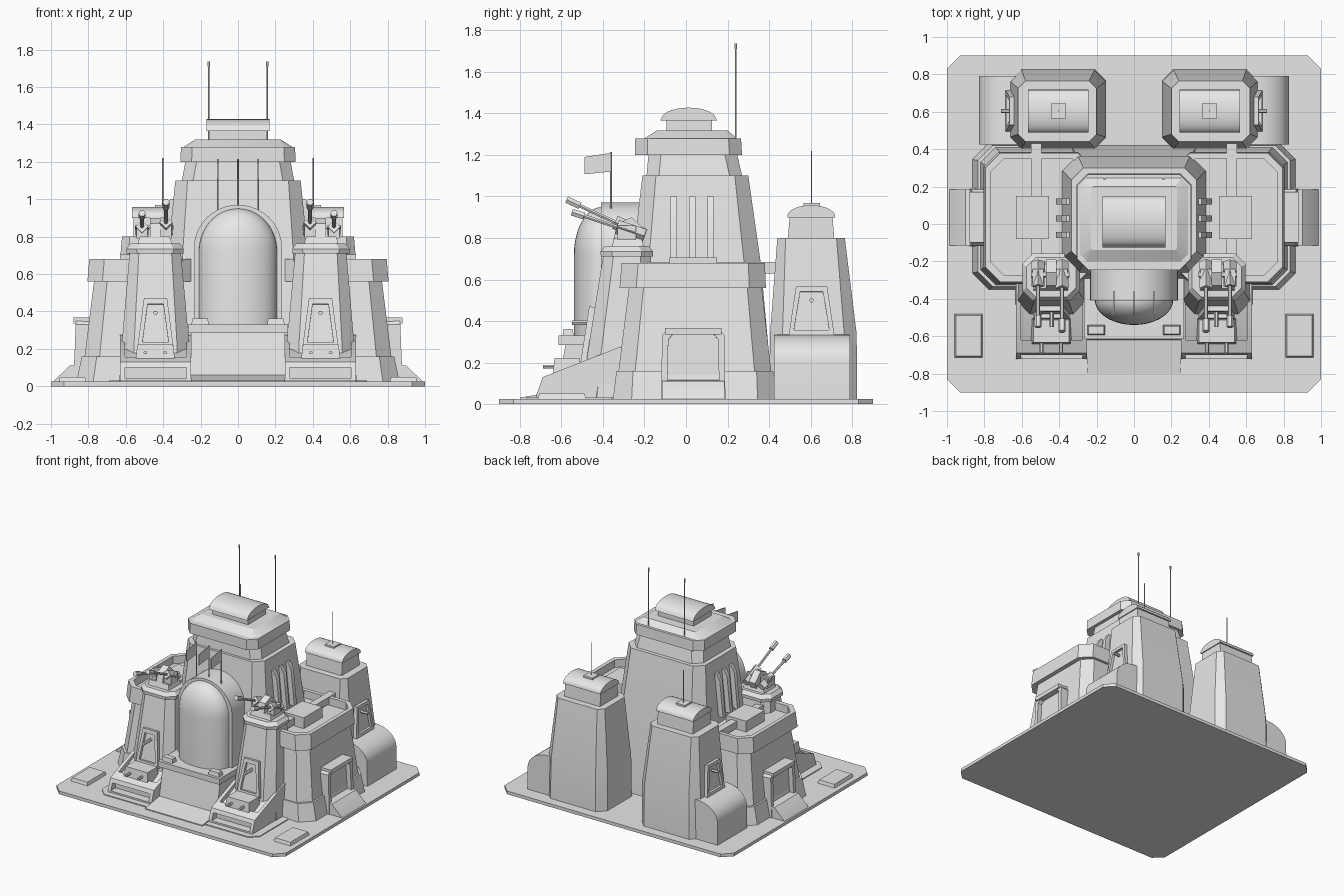
import bpy, bmesh, math
from mathutils import Vector

mat = bpy.data.materials.new("light grey")
mat.diffuse_color = (0.8, 0.8, 0.8, 1)


def loft(name, rings, mirror=False):
    """Closed solid through rings of equal point count, capped at both ends."""
    bm = bmesh.new()
    vs = [[bm.verts.new(p) for p in r] for r in rings]
    n = len(rings[0])
    for a, b in zip(vs, vs[1:]):
        for i in range(n):
            j = (i + 1) % n
            bm.faces.new((a[i], a[j], b[j], b[i]))
    bm.faces.new(vs[0])
    bm.faces.new(vs[-1])
    bmesh.ops.recalc_face_normals(bm, faces=bm.faces)
    me = bpy.data.meshes.new(name)
    bm.to_mesh(me)
    bm.free()
    me.materials.append(mat)
    me.shade_smooth()
    me.set_sharp_from_angle(angle=math.radians(25))
    ob = bpy.data.objects.new(name, me)
    bpy.context.collection.objects.link(ob)
    if mirror:
        ob.modifiers.new("mirror", 'MIRROR').use_axis[0] = True
    return ob


def octo(z, x0, x1, y0, y1, c):
    """Rectangle ring with chamfered corners."""
    return [(x0 + c, y0, z), (x1 - c, y0, z), (x1, y0 + c, z), (x1, y1 - c, z),
            (x1 - c, y1, z), (x0 + c, y1, z), (x0, y1 - c, z), (x0, y0 + c, z)]


def tower(name, levels, mirror=False):
    return loft(name, [octo(*lv) for lv in levels], mirror)


def box(name, x0, x1, y0, y1, z0, z1, mirror=False, inset=0.0):
    def ring(z, d):
        return [(x0 + d, y0 + d, z), (x1 - d, y0 + d, z), (x1 - d, y1 - d, z), (x0 + d, y1 - d, z)]
    return loft(name, [ring(z0, 0), ring(z1, inset)], mirror)


def prism(name, profile, axis, t0, t1, mirror=False):
    """Profile (a, z) pushed along x or y."""
    def ring(t):
        return [(t, a, z) if axis == 'x' else (a, t, z) for a, z in profile]
    return loft(name, [ring(t0), ring(t1)], mirror)


def rod(name, p, q, r, mirror=False, n=6):
    p, q = Vector(p), Vector(q)
    rot = (q - p).to_track_quat('Z', 'Y')
    circ = [rot @ Vector((r * math.cos(k * math.tau / n), r * math.sin(k * math.tau / n), 0)) for k in range(n)]
    return loft(name, [[p + c for c in circ], [q + c for c in circ]], mirror)


def frame(name, origin, u, v, outer, inner, depth, mirror=False):
    """Raised surround with a recessed panel, on the plane spanned by u and v."""
    o, u, v = Vector(origin), Vector(u).normalized(), Vector(v).normalized()
    n = u.cross(v)

    def ring(pts, d):
        return [o + u * a + v * b + n * d for a, b in pts]
    return loft(name, [ring(outer, -0.06), ring(outer, depth), ring(inner, depth), ring(inner, 0.004)], mirror)


def arc(cx, cz, rx, rz, a0, a1, n):
    return [(cx + rx * math.cos(math.radians(a0 + (a1 - a0) * k / n)),
             cz + rz * math.sin(math.radians(a0 + (a1 - a0) * k / n))) for k in range(n + 1)]


# Ground plate, thin apron and corner pads
tower("ground_plate", [(0, -1, 1, -0.9, 0.9, 0.07), (0.025, -1, 1, -0.9, 0.9, 0.07)])
tower("apron", [(0.01, -0.69, 0.69, -0.77, -0.3, 0.06), (0.032, -0.69, 0.69, -0.77, -0.3, 0.06)])
box("corner_pad", 0.81, 0.96, -0.715, -0.48, 0.02, 0.05, True, 0.008)

# Main tower, collar and sloped roof
tower("main_tower", [(0.02, -0.44, 0.44, -0.32, 0.42, 0.1), (0.68, -0.378, 0.378, -0.26, 0.36, 0.08),
                     (1.1, -0.335, 0.335, -0.21, 0.3, 0.065), (1.1, -0.3, 0.3, -0.19, 0.27, 0.06),
                     (1.21, -0.28, 0.28, -0.18, 0.245, 0.06)])
tower("tower_collar", [(1.2, -0.308, 0.308, -0.245, 0.27, 0.06), (1.28, -0.305, 0.305, -0.245, 0.265, 0.06),
                       (1.28, -0.29, 0.29, -0.2, 0.245, 0.04), (1.318, -0.23, 0.23, -0.14, 0.2, 0.01)])
prism("roof_cabin", [(-0.095, 1.3), (0.125, 1.3), (0.125, 1.38), (-0.095, 1.38)], 'x', -0.155, 0.155)
prism("cabin_arched_roof", [(-0.125, 1.365), (0.15, 1.365)] + arc(0.0125, 1.375, 0.13, 0.053, 10, 170, 12),
      'x', -0.168, 0.168)
rod("tall_antenna", (0.157, 0.24, 1.25), (0.157, 0.24, 1.735), 0.004, True)
rod("antenna_tip", (0.157, 0.24, 1.71), (0.157, 0.24, 1.737), 0.007, True)

# Vertical side fins
for y in (-0.06, 0.03, 0.12):
    prism("side_fin", [(0.3, 0.67), (0.418, 0.67), (0.39, 0.95), (0.362, 1.0), (0.3, 1.0)],
          'y', y - 0.016, y + 0.016, True)

# Side blocks with parapet
tower("side_block", [(0.02, 0.25, 0.865, -0.352, 0.435, 0.09), (0.16, 0.25, 0.835, -0.335, 0.42, 0.08),
                     (0.16, 0.25, 0.82, -0.325, 0.41, 0.08), (0.56, 0.25, 0.77, -0.275, 0.365, 0.07),
                     (0.56, 0.22, 0.805, -0.32, 0.385, 0.08), (0.68, 0.22, 0.795, -0.31, 0.38, 0.08),
                     (0.68, 0.26, 0.765, -0.275, 0.35, 0.07), (0.62, 0.26, 0.765, -0.275, 0.35, 0.07)], True)
box("roof_box", 0.455, 0.63, -0.08, 0.15, 0.6, 0.705, True)
box("roof_conduit", 0.495, 0.55, -0.22, 0.46, 0.63, 0.685, True)

# Side doors with ramps
frame("side_door", (0.84, 0.035, 0.02), (0, 1, 0), (-0.04, 0, 1),
      [(-0.155, 0), (0.155, 0), (0.15, 0.31), (0.12, 0.345), (-0.12, 0.345), (-0.15, 0.31)],
      [(-0.125, 0.02), (0.125, 0.02), (0.12, 0.29), (0.1, 0.315), (-0.1, 0.315), (-0.12, 0.29)], 0.04, True)
box("door_lintel", 0.76, 0.88, -0.1, 0.17, 0.335, 0.367, True)
prism("door_ramp", [(0.8, 0.01), (0.995, 0.01), (0.985, 0.028), (0.9, 0.11), (0.8, 0.12)],
      'y', -0.115, 0.185, True)

# Front towers
tower("front_tower", [(0.02, 0.25, 0.635, -0.5, -0.1, 0.07), (0.24, 0.262, 0.62, -0.475, -0.12, 0.065),
                      (0.71, 0.305, 0.58, -0.4, -0.17, 0.05), (0.71, 0.292, 0.595, -0.41, -0.16, 0.055),
                      (0.735, 0.29, 0.597, -0.412, -0.158, 0.055), (0.762, 0.31, 0.575, -0.39, -0.18, 0.05)], True)
frame("front_hatch", (0.441, -0.483, 0.2), (1, 0, 0), (0, 0.155, 1),
      [(-0.097, 0), (0.097, 0), (0.062, 0.27), (-0.062, 0.27)],
      [(-0.07, 0.03), (0.07, 0.03), (0.042, 0.24), (-0.042, 0.24)], 0.025, True)
rod("hatch_lamp", (0.441, -0.44, 0.392), (0.441, -0.55, 0.392), 0.012, True)

# Front bunkers: sunken slope between raised cheeks, with a slot
prism("bunker_slope", [(-0.66, 0.02), (-0.66, 0.1), (-0.32, 0.25), (-0.2, 0.25), (-0.2, 0.02)],
      'x', 0.26, 0.625, True)
for x in (0.25, 0.605):
    prism("bunker_cheek", [(-0.725, 0.02), (-0.72, 0.045), (-0.69, 0.13), (-0.32, 0.275), (-0.2, 0.275), (-0.2, 0.02)],
          'x', x, x + 0.025, True)
prism("bunker_header", [(-0.7, 0.1), (-0.69, 0.13), (-0.62, 0.157), (-0.62, 0.1)], 'x', 0.26, 0.62, True)
box("bunker_sill", 0.26, 0.62, -0.722, -0.65, 0.02, 0.045, True)
box("bunker_turret", 0.335, 0.55, -0.645, -0.5, 0.12, 0.222, True, 0.012)
for x in (0.39, 0.495):
    rod("turret_knob", (x, -0.6, 0.18), (x, -0.69, 0.18), 0.01, True)

# Twin guns on the front towers
box("gun_base", 0.35, 0.54, -0.36, -0.2, 0.75, 0.8, True, 0.015)
prism("gun_mount", [(-0.35, 0.79), (-0.21, 0.78), (-0.19, 0.83), (-0.26, 0.9), (-0.33, 0.87)], 'x', 0.415, 0.47, True)
for x, tip_y, tip_z in ((0.513, -0.55, 0.925), (0.385, -0.575, 0.985)):
    tail, tip = Vector((x, -0.2, 0.81)), Vector((x, tip_y, tip_z))
    rod("gun_barrel", tail, tip, 0.01, True)
    rod("gun_muzzle", tail.lerp(tip, 0.83), tip, 0.019, True)
    rod("gun_breech", tail, tail.lerp(tip, 0.38), 0.034, True, 4)
    box("gun_bracket", x - 0.03, x + 0.03, -0.33, -0.24, 0.79, 0.86, True)
rod("gun_axle", (0.345, -0.27, 0.85), (0.55, -0.27, 0.85), 0.015, True)

# Pedestal, front step and domed chamber
prism("pedestal", [(-0.8, 0.02), (-0.8, 0.032), (-0.62, 0.06), (-0.58, 0.29), (-0.2, 0.29), (-0.2, 0.02)],
      'x', -0.25, 0.25)
box("pedestal_slab", -0.268, 0.268, -0.615, -0.2, 0.285, 0.33)
box("pedestal_pad", 0.155, 0.25, -0.595, -0.54, 0.325, 0.362, True, 0.006)
prism("chamber_shell", [(-0.235, 0.3), (0.235, 0.3)] + arc(0, 0.74, 0.235, 0.23, 0, 180, 20), 'y', -0.41, -0.18)
rings = []
for z, s in [(0.32, 1)] + [(0.72 + 0.23 * math.sin(a), math.cos(a)) for a in
                           [k * math.radians(88) / 9 for k in range(10)]]:
    rings.append([(0.21 * s * math.cos(t), -0.405 - 0.135 * s * math.sin(t), z)
                  for t in [k * math.pi / 18 for k in range(19)]])
loft("chamber_dome", rings)

# Flags
for x in (-0.108, 0, 0.108):
    rod("flag_pole", (x, -0.362, 0.85), (x, -0.362, 1.215), 0.005)
    prism("flag", [(-0.49, 1.107), (-0.362, 1.12), (-0.362, 1.21), (-0.49, 1.19)], 'x', x - 0.003, x + 0.003)

# Rear towers with arched cabins
tower("rear_tower", [(0.02, 0.15, 0.665, 0.4, 0.825, 0.06), (0.34, 0.152, 0.66, 0.405, 0.822, 0.06),
                     (0.8, 0.2, 0.62, 0.44, 0.765, 0.04)], True)
prism("rear_cabin", [(0.49, 0.79), (0.715, 0.79), (0.705, 0.91), (0.5, 0.91)], 'x', 0.25, 0.56, True)
prism("rear_arched_roof", [(0.488, 0.9), (0.718, 0.9)] + arc(0.603, 0.905, 0.115, 0.053, 8, 172, 12),
      'x', 0.242, 0.568, True)
box("roof_vent", 0.363, 0.443, 0.565, 0.645, 0.94, 0.968, True)
rod("rear_antenna", (0.403, 0.605, 0.95), (0.403, 0.605, 1.22), 0.0035, True)

# Rounded rear buttress and side hatch
prism("rounded_buttress", [(0.6, 0.02), (0.83, 0.02)] + arc(0.65, 0.2, 0.178, 0.135, 0, 90, 8) + [(0.6, 0.335)],
      'y', 0.425, 0.79, True)
frame("rear_hatch", (0.662, 0.605, 0.33), (0, 1, 0), (-0.087, 0, 1),
      [(-0.11, 0), (0.11, 0), (0.075, 0.235), (-0.075, 0.235)],
      [(-0.085, 0.025), (0.085, 0.025), (0.055, 0.21), (-0.055, 0.21)], 0.025, True)
rod("rear_hatch_lamp", (0.62, 0.605, 0.5), (0.71, 0.605, 0.5), 0.011, True)
